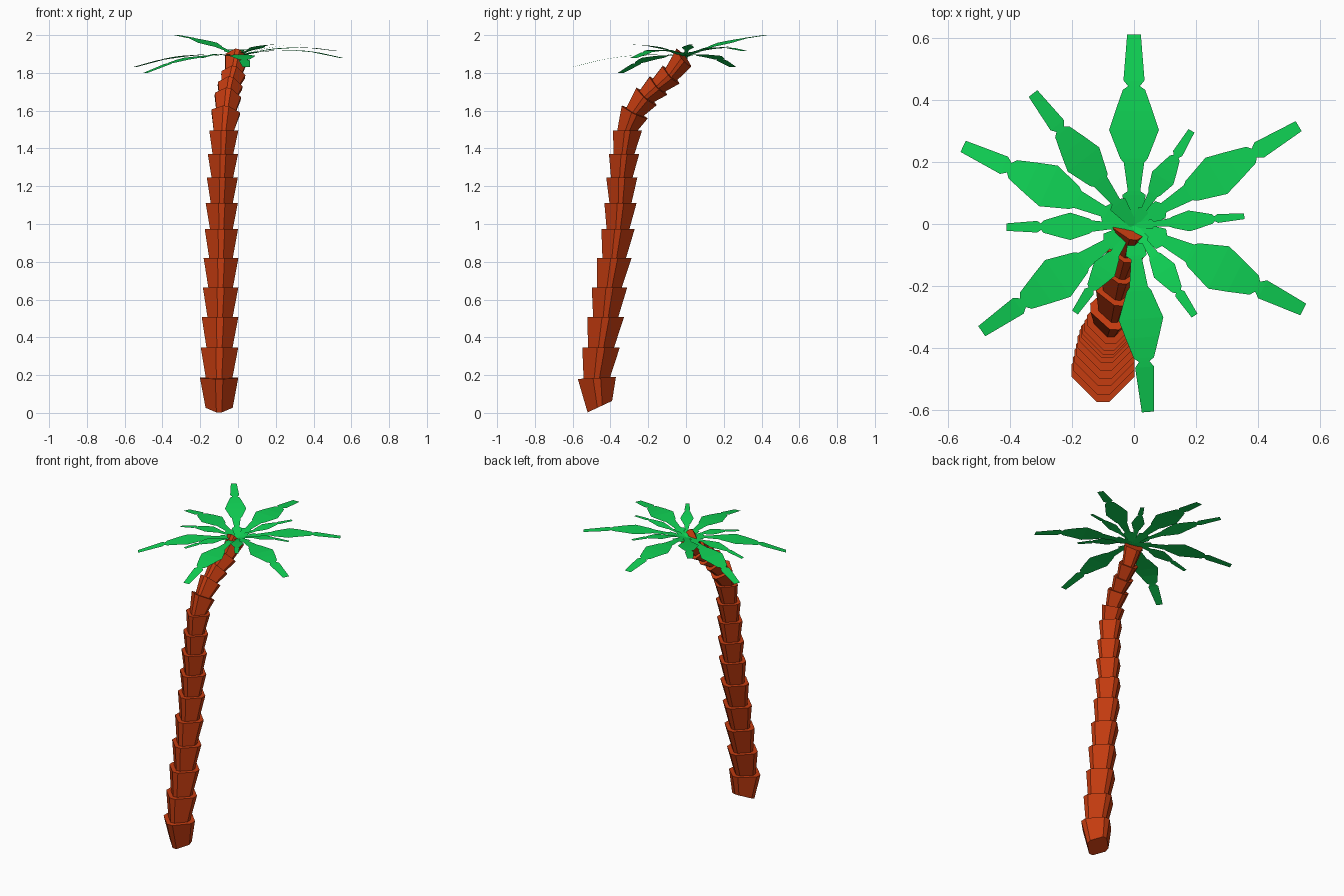
import bpy, math
from mathutils import Vector, Matrix

if "Cube" in bpy.data.objects:
    bpy.data.objects.remove(bpy.data.objects["Cube"])


def material(name, rgb):
    m = bpy.data.materials.new(name)
    m.diffuse_color = (*rgb, 1)
    m.use_nodes = True
    m.node_tree.nodes["Principled BSDF"].inputs["Base Color"].default_value = m.diffuse_color
    return m


def add_mesh(name, verts, faces, mat):
    me = bpy.data.meshes.new(name)
    me.from_pydata(verts, [], faces)
    me.materials.append(mat)
    ob = bpy.data.objects.new(name, me)
    bpy.context.collection.objects.link(ob)
    return ob


bark = material("bark", (0.56, 0.045, 0.005))
green = material("leaf_green", (0.005, 0.65, 0.09))

# Trunk cross-section: a diamond with clipped corners
K = 0.2
SECTION = [(1, -K), (1, K), (K, 1), (-K, 1), (-1, K), (-1, -K), (-K, -1), (K, -1)]


def ring(center, radius, tilt, yaw):
    turn = Matrix.Rotation(math.radians(yaw), 3, 'Z')
    rot = turn @ Matrix.Rotation(math.radians(tilt), 3, 'X') @ turn.inverted()
    return [Vector(center) + rot @ Vector((a * radius, b * radius, 0)) for a, b in SECTION]


# Top ring of every trunk segment: x, y, z, radius, tilt
RINGS = [
    (-0.100, -0.472, 0.185, 0.101, 3),
    (-0.098, -0.450, 0.345, 0.099, 0),
    (-0.095, -0.425, 0.508, 0.097, 0),
    (-0.092, -0.405, 0.665, 0.094, 0),
    (-0.090, -0.380, 0.820, 0.092, 0),
    (-0.088, -0.360, 0.973, 0.088, 0),
    (-0.086, -0.347, 1.110, 0.085, 0),
    (-0.083, -0.340, 1.245, 0.082, 0),
    (-0.080, -0.328, 1.370, 0.080, 0),
    (-0.075, -0.310, 1.495, 0.077, 0),
    (-0.065, -0.272, 1.592, 0.076, -27),
    (-0.054, -0.210, 1.675, 0.070, -42),
    (-0.042, -0.147, 1.732, 0.066, -48),
    (-0.025, -0.080, 1.790, 0.064, -48),
    (-0.008, -0.012, 1.880, 0.061, -52),
]

# Trunk: flared cups stacked inside each other
verts, faces = [], []
prev = (-0.10, -0.456, 0.033, 0, 25)
n = len(SECTION)
for i, r in enumerate(RINGS):
    base = len(verts)
    yaw, yaw_prev = (-14 if r[4] < 0 else 0), (-14 if prev[4] < 0 else 0)
    verts += ring(prev[:3], r[3] * 0.71, prev[4], yaw_prev)
    verts += ring(r[:3], r[3], r[4], yaw)
    for k in range(n):
        j = (k + 1) % n
        faces.append((base + k, base + j, base + n + j, base + n + k))
    faces.append(tuple(base + k for k in reversed(range(n))))
    faces.append(tuple(base + n + k for k in range(n)))
    prev = r
add_mesh("trunk", verts, faces, bark)

# Leaf outline: fraction of length, half width (with small notches)
OUTLINE = [(0, .015), (.16, .038), (.18, .02), (.33, .033), (.35, .044), (.5, .08),
           (.60, .060), (.71, .036), (.73, .019), (.76, .034), (1, .022)]
CROWN = Vector((0, -0.005, 1.89))


def leaf(name, x, y, z, width, arch):
    tip = Vector((x, y, z))
    side = Vector((-(y - CROWN.y), x, 0)).normalized()
    v, f = [], []
    for t, w in OUTLINE:
        p = CROWN.lerp(tip, t) + Vector((0, 0, 4 * arch * t * (1 - t)))
        v += [p + side * w * width, p - side * w * width]
    for i in range(len(OUTLINE) - 1):
        a = 2 * i
        f.append((a, a + 1, a + 3, a + 2))
    add_mesh(name, v, f, green)


# Leaves: tip x, y, z, width factor, arch height
LEAVES = [
    (0.00, 0.61, 1.90, 1.0, .030),
    (0.53, 0.315, 1.915, .85, .030),
    (0.355, 0.025, 1.95, .42, .015),
    (0.545, -0.275, 1.88, .95, .035),
    (0.195, -0.295, 1.95, .5, .015),
    (0.045, -0.605, 1.83, .9, .030),
    (-0.49, -0.345, 1.80, .9, .035),
    (-0.41, -0.01, 1.86, .55, .020),
    (-0.55, 0.25, 1.83, .9, .030),
    (-0.325, 0.42, 2.00, .8, .015),
    (0.185, 0.30, 1.94, .5, .015),
    (-0.19, -0.285, 1.88, .5, .015),
]
for i, args in enumerate(LEAVES):
    leaf(f"leaf_{i + 1}", *args)
